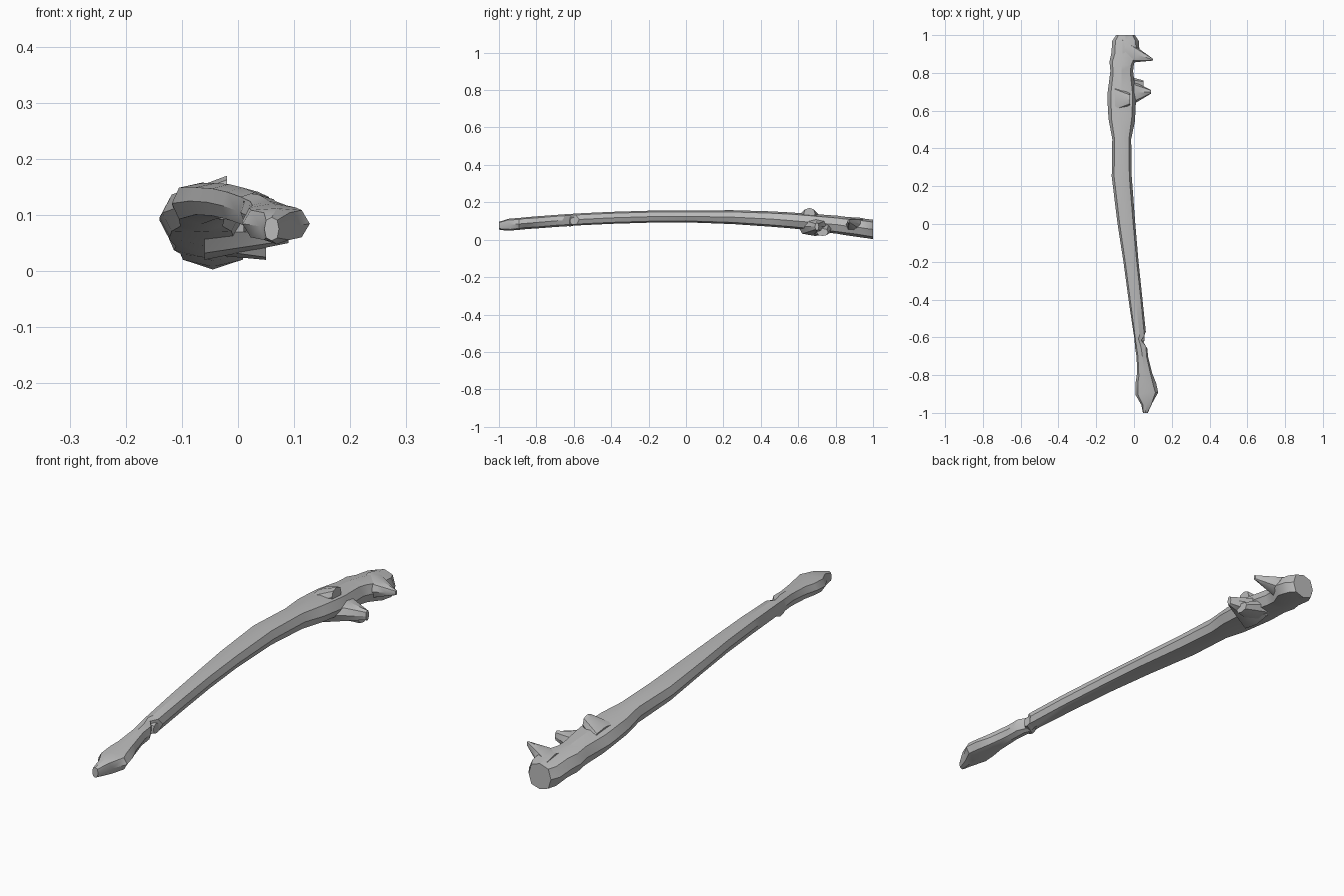
import bpy, bmesh, math, random
from mathutils import Vector

random.seed(4)
default_cube = bpy.data.objects.get("Cube")
if default_cube:
    bpy.data.objects.remove(default_cube, do_unlink=True)

# Single bone colour
grey = (0.5, 0.5, 0.5, 1)
bone = bpy.data.materials.new("bone grey")
bone.use_nodes = True
bone.diffuse_color = grey
bone.node_tree.nodes["Principled BSDF"].inputs["Base Color"].default_value = grey

# Squarish eight-sided cross-section shared by every part
SIDES = 8


def squarish(value):
    return math.copysign(abs(value) ** 0.8, value)


SECTION = [(squarish(math.cos(math.tau * side / SIDES)),
            squarish(math.sin(math.tau * side / SIDES))) for side in range(SIDES)]


def loft(name, rings):
    """Skin a list of point rings, close both ends and smooth the soft edges."""
    bm = bmesh.new()
    loops = [[bm.verts.new(point) for point in ring] for ring in rings]
    for near, far in zip(loops, loops[1:]):
        for side in range(SIDES):
            after = (side + 1) % SIDES
            bm.faces.new((near[side], near[after], far[after], far[side]))
    bm.faces.new(loops[0])
    bm.faces.new(loops[-1])
    bmesh.ops.triangulate(bm, faces=bm.faces)
    bmesh.ops.recalc_face_normals(bm, faces=bm.faces)
    mesh = bpy.data.meshes.new(name)
    bm.to_mesh(mesh)
    bm.free()
    mesh.materials.append(bone)
    part = bpy.data.objects.new(name, mesh)
    bpy.context.collection.objects.link(part)
    bpy.ops.object.select_all(action='DESELECT')
    part.select_set(True)
    bpy.context.view_layer.objects.active = part
    bpy.ops.object.shade_smooth_by_angle(angle=math.radians(30))


def centre(y):
    """Middle line: bowed upwards, drifting to the left towards the wrist."""
    bow = 0.07 if y > 0 else 0.05
    return Vector((max(-0.065, -0.04 - 0.12 * y), y, 0.125 - bow * y * y))


def body_ring(y, half_width, shift=0):
    """Cross-section at y; the height follows the position along the bone."""
    half_height = min(half_width * 1.6, 0.032 + 0.02 * max(y, 0))
    middle = centre(y) + Vector((shift, 0, 0))
    wobble = 0.012 if 0.5 < abs(y) < 0.97 else 0
    return [middle + Vector((across * half_width,
                             random.uniform(-wobble, wobble),
                             up * half_height)) for across, up in SECTION]


def outgrowth(name, base, tip, base_size, tip_size, steps=4):
    """Hooked spur from base to tip; sizes are half length and half height."""
    base, tip = Vector(base), Vector(tip)
    rings = []
    for step in range(steps + 1):
        along = step / steps
        middle = base.lerp(tip, along)
        length, height = Vector(base_size).lerp(Vector(tip_size), along)
        rings.append([middle + Vector((0, across * length, up * height))
                      for across, up in SECTION])
    loft(name, rings)


# Wrist end with rounded head, long shaft and heavy notched elbow end
wrist = [(-1, 0.013, -0.02), (-0.95, 0.03, -0.005), (-0.9, 0.06),
         (-0.85, 0.055), (-0.8, 0.04), (-0.7, 0.03), (-0.65, 0.033),
         (-0.61, 0.02, -0.01), (-0.58, 0.033)]
shaft = [(-0.4, 0.037), (-0.2, 0.04), (0, 0.047), (0.25, 0.053), (0.45, 0.05)]
elbow = [(0.55, 0.07), (0.65, 0.075), (0.7, 0.075), (0.8, 0.06),
         (0.85, 0.065), (0.9, 0.075, 0.02), (0.97, 0.07, 0.02), (1, 0.05, 0.02)]
loft("forearm_bone", [body_ring(*station) for station in wrist + shaft + elbow])

# Lips above and below the notch, on the inner side
outgrowth("lower_lip", base=(-0.06, 0.69, 0.07), tip=(0.09, 0.7, 0.07),
          base_size=(0.09, 0.05), tip_size=(0.01, 0.02))
outgrowth("lower_lip_knob", base=(-0.06, 0.72, 0.07), tip=(0.05, 0.73, 0.04),
          base_size=(0.07, 0.04), tip_size=(0.03, 0.02))
outgrowth("upper_lip", base=(-0.06, 0.92, 0.07), tip=(0.1, 0.87, 0.1),
          base_size=(0.07, 0.05), tip_size=(0.005, 0.01))

# Ridge on top of the elbow end
outgrowth("top_ridge", base=(-0.1, 0.66, 0.11), tip=(-0.02, 0.66, 0.14),
          base_size=(0.07, 0.03), tip_size=(0.03, 0.03))

# Small spur beside the wrist end
outgrowth("wrist_spur", base=(0.01, -0.62, 0.1), tip=(0.055, -0.6, 0.1),
          base_size=(0.03, 0.03), tip_size=(0.02, 0.02))
